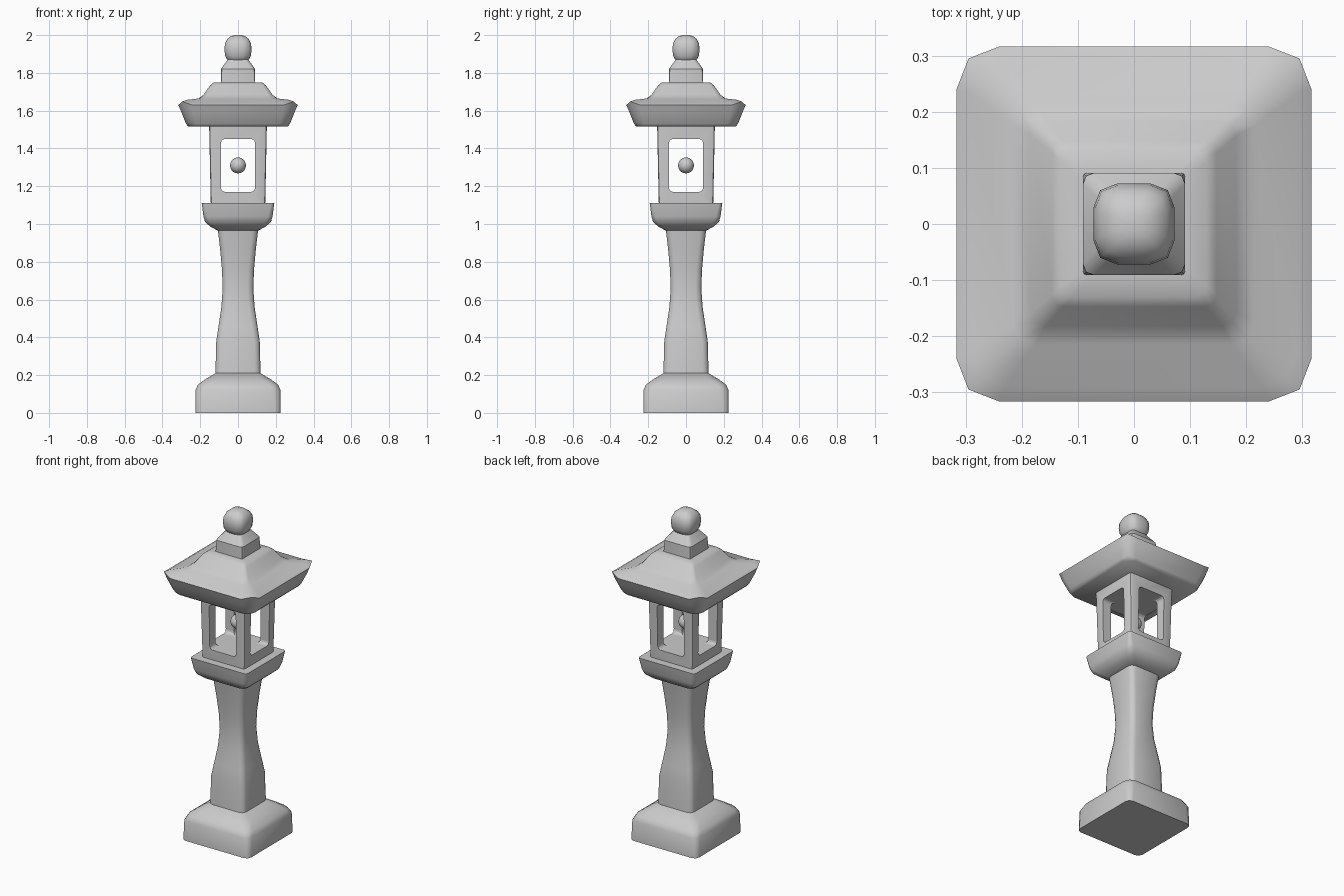
import bpy, bmesh, math

if "Cube" in bpy.data.objects:
    bpy.data.objects.remove(bpy.data.objects["Cube"])


def finish(obj, angle):
    bpy.ops.object.select_all(action='DESELECT')
    obj.select_set(True)
    bpy.context.view_layer.objects.active = obj
    bpy.ops.object.shade_smooth_by_angle(angle=math.radians(angle))


def square_loft(name, rings, angle=40, smooth=True):
    """Stack square rings (z, half width, corner softness, corner lift)."""
    bm = bmesh.new()
    loops = []
    for z, h, c, lift in rings:
        loop = []
        for k in range(4):
            a = k * math.pi / 2
            tip = h - 0.28 * c
            for x, y, dz in ((h, h - c, 0), (tip, tip, lift), (h - c, h, 0)):
                loop.append(bm.verts.new((x * math.cos(a) - y * math.sin(a),
                                          x * math.sin(a) + y * math.cos(a), z + dz)))
        loops.append(loop)
    for lo, hi in zip(loops, loops[1:]):
        n = len(lo)
        for i in range(n):
            j = (i + 1) % n
            bm.faces.new((lo[i], lo[j], hi[j], hi[i]))
    bm.faces.new(loops[0][::-1])
    bm.faces.new(loops[-1])
    bmesh.ops.recalc_face_normals(bm, faces=bm.faces)
    mesh = bpy.data.meshes.new(name)
    bm.to_mesh(mesh)
    bm.free()
    obj = bpy.data.objects.new(name, mesh)
    bpy.context.collection.objects.link(obj)
    if smooth:
        finish(obj, angle)
    return obj


def tunnel(name, axis):
    """Rounded window cutter running along the given axis."""
    size = [0.18, 0.18, 0.28]
    size[axis] = 0.5
    bm = bmesh.new()
    bmesh.ops.create_cube(bm, size=1)
    bmesh.ops.scale(bm, vec=size, verts=bm.verts)
    bmesh.ops.translate(bm, vec=(0, 0, 1.31), verts=bm.verts)
    edges = [e for e in bm.edges if abs((e.verts[0].co - e.verts[1].co)[axis]) > 0.1]
    bmesh.ops.bevel(bm, geom=edges, offset=0.02, segments=3, profile=0.5, affect='EDGES')
    mesh = bpy.data.meshes.new(name)
    bm.to_mesh(mesh)
    bm.free()
    obj = bpy.data.objects.new(name, mesh)
    bpy.context.collection.objects.link(obj)
    obj.hide_render = True
    obj.hide_set(True)
    return obj


# Foot block
square_loft("base", [(0, 0.226, 0.03, 0), (0.12, 0.225, 0.04, 0), (0.15, 0.212, 0.05, 0),
                     (0.18, 0.17, 0.05, 0), (0.21, 0.12, 0.03, 0)], 60)

# Waisted shaft
square_loft("shaft", [(0.19, 0.12, 0.03, 0), (0.38, 0.115, 0.03, 0), (0.46, 0.103, 0.03, 0),
                      (0.56, 0.088, 0.03, 0), (0.66, 0.081, 0.03, 0), (0.76, 0.085, 0.03, 0),
                      (0.87, 0.095, 0.03, 0), (0.98, 0.108, 0.03, 0)], 60)

# Platform under the light chamber
square_loft("platform", [(0.965, 0.107, 0.025, 0), (0.985, 0.145, 0.03, 0), (1.01, 0.174, 0.03, 0),
                         (1.04, 0.183, 0.025, 0), (1.11, 0.192, 0.015, 0)], 60)

# Light chamber, open on all four sides
chamber = square_loft("light_chamber", [(1.10, 0.144, 0.012, 0), (1.53, 0.153, 0.012, 0)],
                      smooth=False)
for axis, label in enumerate(("window_cutter_x", "window_cutter_y")):
    mod = chamber.modifiers.new(label, 'BOOLEAN')
    mod.operation = 'DIFFERENCE'
    mod.solver = 'EXACT'
    mod.object = tunnel(label, axis)
finish(chamber, 40)

# Lamp ball
bpy.ops.mesh.primitive_uv_sphere_add(segments=24, ring_count=14, radius=0.042, location=(0, 0, 1.31))
lamp = bpy.context.object
lamp.name = "lamp_ball"
finish(lamp, 60)

# Roof with flared eaves and lifted corners
square_loft("roof", [(1.515, 0.262, 0.05, 0), (1.53, 0.275, 0.06, 0.005), (1.59, 0.299, 0.06, 0.012),
                     (1.63, 0.316, 0.075, 0.018), (1.645, 0.29, 0.06, 0.012),
                     (1.66, 0.215, 0.04, 0.005), (1.685, 0.182, 0.025, 0),
                     (1.735, 0.147, 0.02, 0), (1.748, 0.13, 0.02, 0), (1.75, 0.085, 0.01, 0)], 60)

# Square neck and rounded finial
square_loft("neck", [(1.74, 0.091, 0.005, 0), (1.82, 0.091, 0.02, 0), (1.845, 0.073, 0.02, 0),
                     (1.87, 0.055, 0.02, 0)], 35)
square_loft("finial", [(1.855, 0.04, 0.025, 0), (1.868, 0.056, 0.035, 0), (1.89, 0.068, 0.04, 0),
                       (1.925, 0.072, 0.042, 0), (1.955, 0.069, 0.04, 0), (1.978, 0.058, 0.036, 0),
                       (1.994, 0.038, 0.025, 0), (2.0, 0.018, 0.012, 0)], 70)
